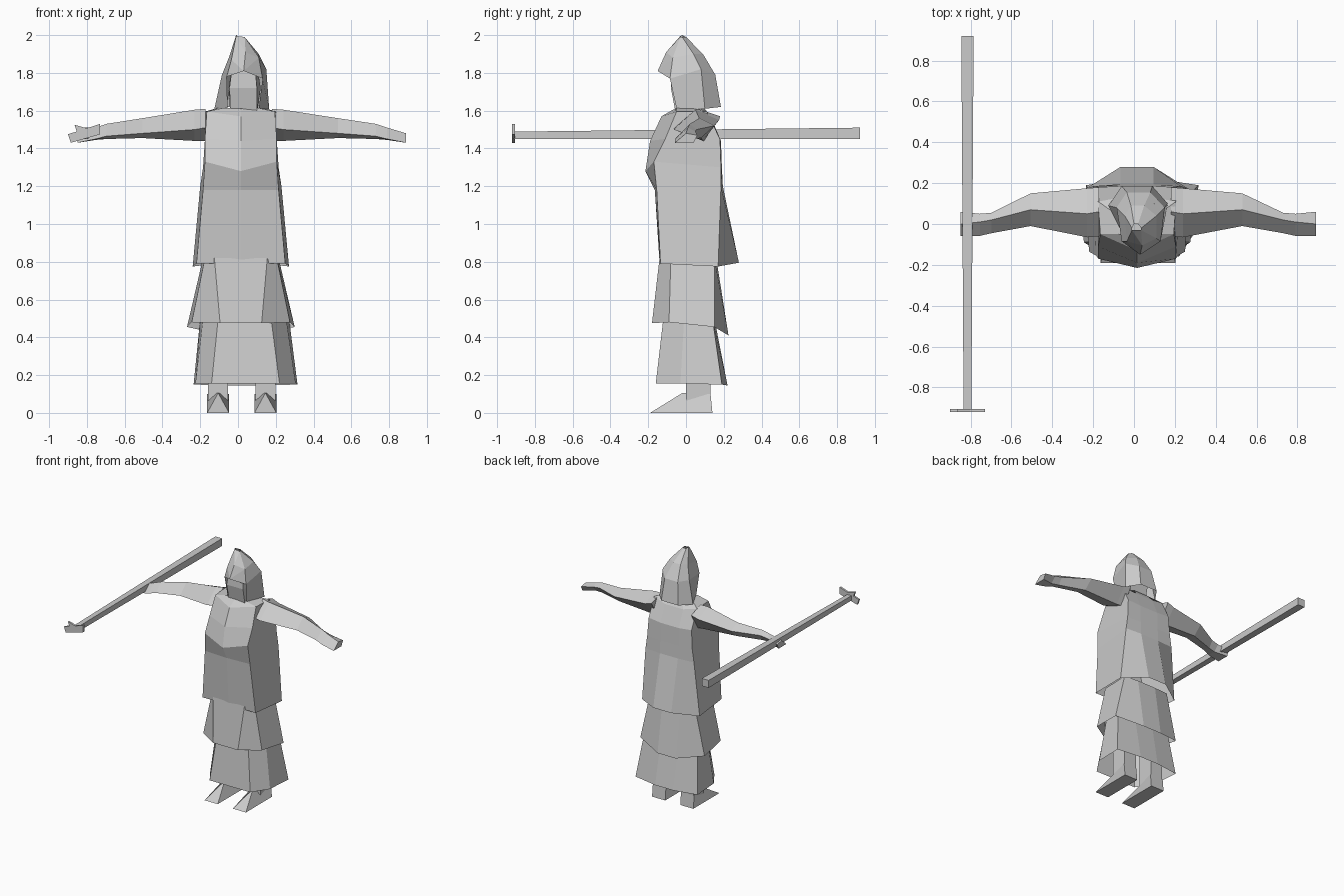
import bpy, bmesh

cloth = bpy.data.materials.new("plain_grey")
cloth.diffuse_color = (0.6, 0.6, 0.6, 1)


def make(name, verts, faces, fix=True):
    """Flat-shaded mesh object from points and faces."""
    me = bpy.data.meshes.new(name)
    me.from_pydata(verts, [], faces)
    me.materials.append(cloth)
    bm = bmesh.new()
    bm.from_mesh(me)
    if fix:
        bmesh.ops.recalc_face_normals(bm, faces=bm.faces)
    bm.to_mesh(me)
    bm.free()
    ob = bpy.data.objects.new(name, me)
    bpy.context.collection.objects.link(ob)
    return ob


def loft(name, rings, closed=True, cap_start=False, cap_end=False):
    """Skin a list of rings that share one point count."""
    n = len(rings[0])
    verts = [p for r in rings for p in r]
    faces = []
    for k in range(len(rings) - 1):
        for i in range(n if closed else n - 1):
            j = (i + 1) % n
            faces.append((k * n + i, k * n + j, (k + 1) * n + j, (k + 1) * n + i))
    if cap_start:
        faces.append(tuple(range(n)))
    if cap_end:
        faces.append(tuple(range((len(rings) - 1) * n, len(rings) * n)))
    return make(name, verts, faces)


def sym(cx, pts):
    """Mirror half a ring, given front to back, across x = cx."""
    right = [(cx + x, y, z) for x, y, z in pts]
    left = [(cx - x, y, z) for x, y, z in reversed(pts) if x > 0]
    return right + left


def box(name, x0, x1, y0, y1, z0, z1):
    return loft(name, [[(x0, y0, z), (x1, y0, z), (x1, y1, z), (x0, y1, z)] for z in (z0, z1)],
                cap_start=True, cap_end=True)


# Robe: front centre, front corner, back corner, back panel edge
robe = [
    [(0, -0.06, 1.61), (0.09, -0.05, 1.615), (0.12, 0.06, 1.615), (0.06, 0.10, 1.61)],
    [(0, -0.13, 1.57), (0.18, -0.05, 1.595), (0.19, 0.11, 1.595), (0.08, 0.13, 1.57)],
    [(0, -0.19, 1.44), (0.19, -0.11, 1.45), (0.19, 0.18, 1.45), (0.08, 0.185, 1.44)],
    [(0, -0.215, 1.28), (0.19, -0.17, 1.33), (0.20, 0.185, 1.3), (0.08, 0.19, 1.3)],
    [(0, -0.165, 1.18), (0.20, -0.155, 1.18), (0.215, 0.185, 1.2), (0.08, 0.195, 1.2)],
    [(0, -0.14, 0.795), (0.235, -0.135, 0.79), (0.255, 0.17, 0.775), (0.08, 0.28, 0.795)],
]
loft("robe", [sym(0.015, r) for r in robe], cap_start=True)

# Two skirt tiers, open underneath
loft("middle_skirt", [
    sym(0.015, [(0.14, -0.14, 0.82), (0.19, -0.08, 0.82), (0.20, 0.15, 0.82), (0.08, 0.16, 0.82)]),
    sym(0.015, [(0.11, -0.18, 0.475), (0.26, -0.09, 0.48), (0.285, 0.15, 0.455), (0.08, 0.225, 0.41)])])
loft("lower_skirt", [
    sym(0.035, [(0.14, -0.12, 0.5), (0.22, -0.01, 0.5), (0.235, 0.14, 0.5), (0.08, 0.15, 0.5)]),
    sym(0.04, [(0.18, -0.16, 0.155), (0.265, -0.03, 0.155), (0.275, 0.19, 0.15), (0.08, 0.22, 0.145)])])

# Legs and wedge shoes
for side, cx in (("left", -0.105), ("right", 0.145)):
    box(side + "_leg", cx - 0.053, cx + 0.053, 0.0, 0.13, 0.04, 0.48)
    a, b = cx - 0.058, cx + 0.058
    make(side + "_shoe",
         [(a, -0.19, 0), (b, -0.19, 0), (b, 0.14, 0), (a, 0.14, 0),
          (cx, -0.02, 0.105), (b, 0.13, 0.1), (a, 0.13, 0.1)],
         [(0, 1, 2, 3), (0, 1, 4), (1, 2, 5, 4), (0, 4, 6, 3), (4, 5, 6), (2, 3, 6, 5)])

# Arms: diamond sections of top, back, bottom, front; s is the side
arm = [  # x, top (y, z), back, bottom, front
    (0.18, (0.06, 1.61), (0.18, 1.57), (0.10, 1.44), (-0.06, 1.51)),
    (0.24, (0.05, 1.605), (0.175, 1.55), (0.09, 1.44), (-0.065, 1.50)),
    (0.53, (0.07, 1.56), (0.15, 1.52), (0.08, 1.455), (-0.01, 1.48)),
    (0.73, (0.02, 1.53), (0.055, 1.50), (0.02, 1.45), (-0.045, 1.465)),
    (0.79, (0.01, 1.51), (0.05, 1.49), (0.01, 1.445), (-0.058, 1.45)),
    (0.89, (0.00, 1.48), (0.06, 1.47), (0.04, 1.43), (-0.058, 1.43)),
]
for side, s, scale in (("left", -1, 0.955), ("right", 1, 1.0)):
    loft(side + "_arm", [[(s * r[0] * scale, y, z) for y, z in r[1:]] for r in arm],
         cap_start=True, cap_end=True)

# Head and neck inside the hood
loft("head", [
    [(-0.04, -0.055, 1.59), (0.10, -0.055, 1.59), (0.10, 0.08, 1.57), (-0.04, 0.08, 1.57)],
    [(-0.045, -0.08, 1.72), (0.10, -0.08, 1.72), (0.12, 0.10, 1.72), (-0.05, 0.10, 1.72)],
    [(-0.03, -0.07, 1.84), (0.09, -0.07, 1.84), (0.10, 0.10, 1.84), (-0.03, 0.10, 1.84)]],
    cap_start=True, cap_end=True)

# Hood: open strip from left front edge around the back to right front edge
loft("hood", [
    [(-0.055, -0.05, 1.61), (-0.125, 0.09, 1.61), (-0.06, 0.185, 1.62),
     (0.09, 0.185, 1.62), (0.165, 0.10, 1.61), (0.11, -0.05, 1.61)],
    [(-0.06, -0.085, 1.78), (-0.085, 0.08, 1.79), (-0.035, 0.155, 1.79),
     (0.08, 0.155, 1.79), (0.15, 0.08, 1.82), (0.13, -0.085, 1.77)],
    [(-0.035, -0.085, 1.87), (-0.045, 0.04, 1.89), (-0.015, 0.09, 1.90),
     (0.05, 0.09, 1.90), (0.11, 0.04, 1.90), (0.11, -0.07, 1.88)],
    [(-0.01, -0.03, 1.995), (-0.01, -0.02, 2.0), (0.0, 0.0, 1.99),
     (0.02, 0.0, 1.99), (0.035, -0.02, 1.99), (0.035, -0.03, 1.99)]], closed=False)
# Peaked brim joining both front edges
make("hood_brim",
     [(-0.06, -0.085, 1.78), (0.03, -0.15, 1.81), (0.13, -0.085, 1.77),
      (-0.035, -0.085, 1.87), (0.04, -0.105, 1.91), (0.11, -0.07, 1.88),
      (-0.01, -0.03, 1.995), (0.035, -0.03, 1.99)],
     [(0, 1, 3), (1, 4, 3), (1, 5, 4), (1, 2, 5), (3, 4, 6), (4, 7, 6), (4, 5, 7)])

# Staff, thicker at the rear, held in the left hand
loft("staff", [[(-0.815 + dx * w, y, 1.475 + dz + h * w) for dx, h in ((-1, -1), (1, -1), (1, 1), (-1, 1))]
               for y, w, dz in ((-0.91, 0.019, -0.005), (0.92, 0.03, 0.005))],
     cap_start=True, cap_end=True)
# Tilted end plate and its small spike
loft("staff_plate", [[(-0.90, y, 1.475), (-0.885, y, 1.43), (-0.73, y, 1.475), (-0.73, y, 1.53)]
                     for y in (-0.92, -0.905)], cap_start=True, cap_end=True)
loft("staff_spike", [[(-0.865, y, 1.525), (-0.85, y, 1.48), (-0.795, y, 1.505)]
                     for y in (-0.92, -0.905)], cap_start=True, cap_end=True)
